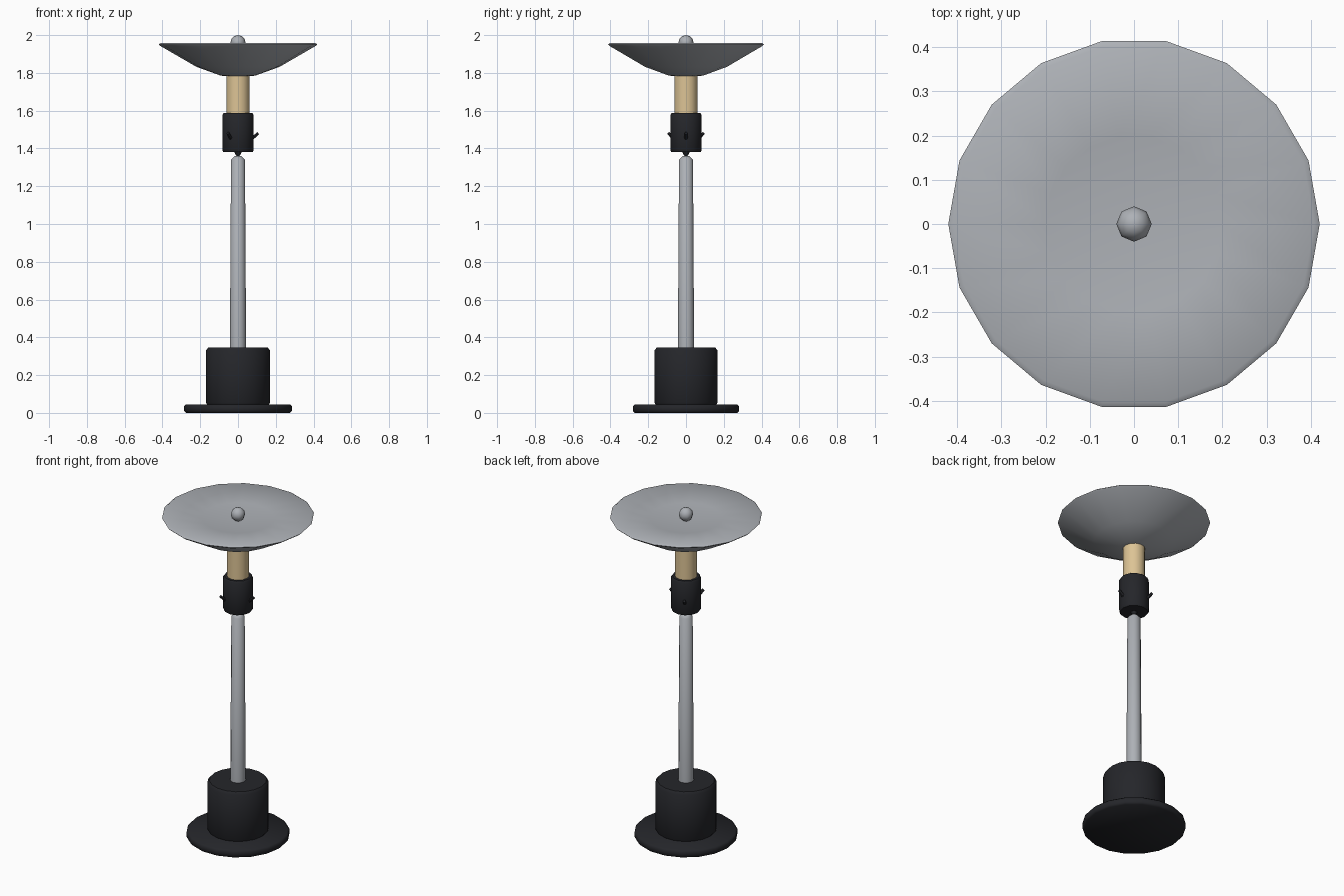
import bpy, bmesh
from math import pi, sin, cos, radians
from mathutils import Matrix, Vector

if "Cube" in bpy.data.objects:
    bpy.data.objects.remove(bpy.data.objects["Cube"])


def material(name, rgb):
    m = bpy.data.materials.new(name)
    m.diffuse_color = (*rgb, 1)
    m.use_nodes = True
    m.node_tree.nodes["Principled BSDF"].inputs["Base Color"].default_value = m.diffuse_color
    return m


BLACK = material("black_paint", (0.018, 0.019, 0.023))
STEEL = material("steel", (0.42, 0.44, 0.47))
GOLD = material("brass", (0.72, 0.55, 0.30))


def finish(name, bm, mat, angle=50):
    bmesh.ops.recalc_face_normals(bm, faces=bm.faces)
    me = bpy.data.meshes.new(name)
    bm.to_mesh(me)
    bm.free()
    me.shade_smooth()
    me.set_sharp_from_angle(angle=radians(angle))
    me.materials.append(mat)
    ob = bpy.data.objects.new(name, me)
    bpy.context.collection.objects.link(ob)
    return ob


def lathe(name, profile, sides, mat, angle=50):
    """Spin (radius, z) points around z; radius 0 closes to a pole, open ends get caps."""
    bm = bmesh.new()
    rings = []
    for r, z in profile:
        if r == 0:
            rings.append([bm.verts.new((0, 0, z))] * sides)
        else:
            rings.append([bm.verts.new((r * cos(2 * pi * i / sides),
                                        r * sin(2 * pi * i / sides), z))
                          for i in range(sides)])
    for a, b in zip(rings, rings[1:]):
        for i in range(sides):
            j = (i + 1) % sides
            bm.faces.new(dict.fromkeys((a[i], a[j], b[j], b[i])))
    for ring, (r, z) in ((rings[0], profile[0]), (rings[-1], profile[-1])):
        if r:
            bm.faces.new(ring)
    return finish(name, bm, mat, angle)


# Foot plate and tank
lathe("foot_plate", [(0.275, 0), (0.285, 0.01), (0.285, 0.035), (0.275, 0.045)], 18, BLACK)
lathe("tank", [(0.16, 0.04), (0.17, 0.055), (0.17, 0.33), (0.158, 0.345)], 18, BLACK)

# Pole with a chamfered top, and the pointed nozzle above it
lathe("pole", [(0.043, 0.33), (0.037, 1.34), (0.018, 1.36)], 12, STEEL)
lathe("nozzle", [(0.006, 1.355), (0.024, 1.39)], 8, BLACK)

# Burner collar and brass neck
lathe("burner_collar", [(0.077, 1.38), (0.083, 1.39), (0.083, 1.577), (0.076, 1.587)], 12, BLACK)
lathe("brass_neck", [(0.062, 1.57), (0.062, 1.80)], 12, GOLD)

# Three upturned thumb screws around the collar
for k in range(3):
    a = 2 * pi * k / 3
    out = Vector((cos(a) * 0.75, sin(a) * 0.75, 0.66)).normalized()
    bm = bmesh.new()
    bmesh.ops.create_cone(bm, cap_ends=True, segments=6, radius1=0.010,
                          radius2=0.008, depth=0.045)
    base = Vector((cos(a) * 0.09, sin(a) * 0.09, 1.466))
    rot = Vector((0, 0, 1)).rotation_difference(out).to_matrix().to_4x4()
    bm.transform(Matrix.Translation(base) @ rot)
    finish(f"thumb_screw_{k + 1}", bm, BLACK)

# Wide shallow dish with a rounded rim
lathe("dish", [(0, 1.783), (0.09, 1.785), (0.22, 1.832), (0.41, 1.942), (0.42, 1.951),
               (0.408, 1.959), (0.2, 1.937), (0, 1.922)], 18, STEEL, 90)

# Finial knob
r = 0.04
lathe("finial", [(0, 1.92)] + [(r * sin(pi * i / 6), 1.96 - r * cos(pi * i / 6))
                               for i in range(1, 6)] + [(0, 2.0)], 8, STEEL)
